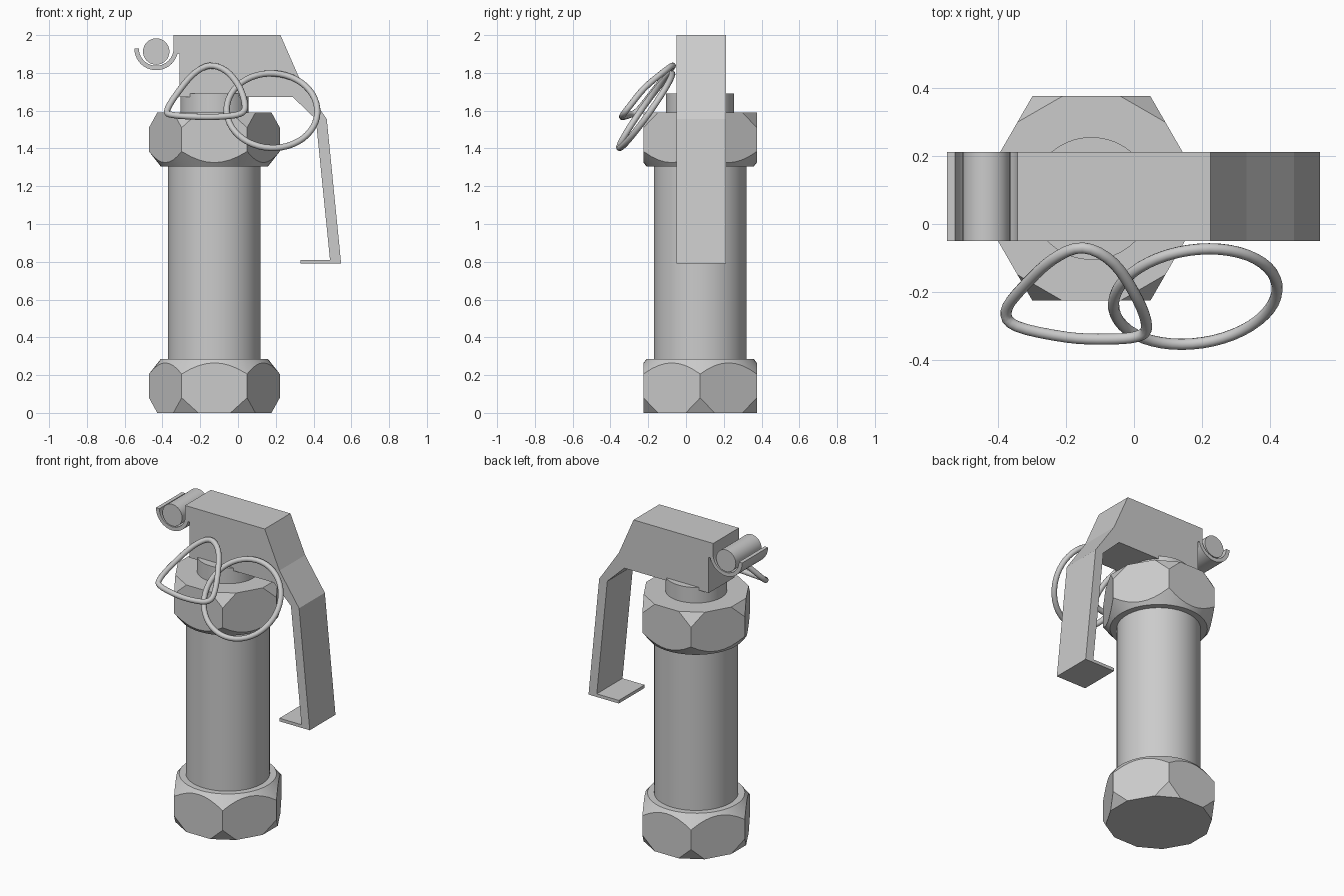
import bpy, bmesh
from math import sin, cos, pi, radians
from mathutils import Vector, Matrix

if "Cube" in bpy.data.objects:
    bpy.data.objects.remove(bpy.data.objects["Cube"])

CX, CY = -0.125, 0.075          # axis of the body
Y0, Y1 = -0.05, 0.212           # depth range of the lever


def finish(bm, name, smooth=None):
    bmesh.ops.recalc_face_normals(bm, faces=bm.faces)
    me = bpy.data.meshes.new(name)
    bm.to_mesh(me)
    bm.free()
    ob = bpy.data.objects.new(name, me)
    bpy.context.collection.objects.link(ob)
    if smooth:
        bpy.ops.object.select_all(action='DESELECT')
        ob.select_set(True)
        bpy.context.view_layer.objects.active = ob
        bpy.ops.object.shade_smooth_by_angle(angle=radians(smooth))
    return ob


def cylinder(name, r, z0, z1):
    bm = bmesh.new()
    m = Matrix.Translation((CX, CY, (z0 + z1) / 2))
    bmesh.ops.create_cone(bm, cap_ends=True, segments=64, radius1=r, radius2=r, depth=z1 - z0, matrix=m)
    return finish(bm, name, 30)


def cut(bm, co, no):
    bmesh.ops.bisect_plane(bm, geom=bm.verts[:] + bm.edges[:] + bm.faces[:], dist=1e-5,
                           plane_co=co, plane_no=no, clear_outer=True)
    bmesh.ops.holes_fill(bm, edges=[e for e in bm.edges if e.is_boundary], sides=0)


def nut(name, z0, flip=False):
    # hexagonal prism: flat corner cuts on one end, conical chamfer on the other
    h, R = 0.285, 0.3464
    bm = bmesh.new()
    bmesh.ops.create_cone(bm, cap_ends=True, segments=6, radius1=R, radius2=R, depth=h,
                          matrix=Matrix.Translation((0, 0, h / 2)) @ Matrix.Rotation(pi / 6, 4, 'Z'))
    if min(abs(v.co.y) for v in bm.verts) > 0.01:
        bmesh.ops.rotate(bm, verts=bm.verts, matrix=Matrix.Rotation(pi / 6, 3, 'Z'))
    for i in range(6):
        a = i * pi / 3
        d = Vector((cos(a), sin(a), 0))
        cut(bm, d * R + Vector((0, 0, 0.08)), d * 0.08 + Vector((0, 0, -0.044)))
    for i in range(48):
        a = (i + 0.5) * pi / 24
        d = Vector((cos(a), sin(a), 0))
        cut(bm, d * R + Vector((0, 0, 0.205)), d * 0.08 + Vector((0, 0, 0.063)))
    if flip:
        bmesh.ops.scale(bm, verts=bm.verts, vec=(1, 1, -1))
        bmesh.ops.translate(bm, verts=bm.verts, vec=(0, 0, h))
    bmesh.ops.translate(bm, verts=bm.verts, vec=(CX, CY, z0))
    return finish(bm, name, 15)


def extrude_xz(name, pts, y0=Y0, y1=Y1, smooth=None):
    bm = bmesh.new()
    f = bm.faces.new([bm.verts.new((x, y0, z)) for x, z in pts])
    r = bmesh.ops.extrude_face_region(bm, geom=[f])
    bmesh.ops.translate(bm, verts=[v for v in r['geom'] if isinstance(v, bmesh.types.BMVert)], vec=(0, y1 - y0, 0))
    return finish(bm, name, smooth)


def tube(name, pts, r=0.0165):
    # closed round wire through the points
    bm = bmesh.new()
    n, k, rings = len(pts), 12, []
    c = sum(pts, Vector()) / n
    axis = sum(((pts[i] - c).cross(pts[(i + 1) % n] - c) for i in range(n)), Vector()).normalized()
    for i, p in enumerate(pts):
        t = (pts[(i + 1) % n] - pts[i - 1]).normalized()
        u = axis.cross(t).normalized()
        w = t.cross(u)
        rings.append([bm.verts.new(p + r * (cos(2 * pi * j / k) * u + sin(2 * pi * j / k) * w)) for j in range(k)])
    for i in range(n):
        a, b = rings[i], rings[(i + 1) % n]
        for j in range(k):
            bm.faces.new((a[j], a[(j + 1) % k], b[(j + 1) % k], b[j]))
    return finish(bm, name, 50)


def smooth_loop(pts, steps=4):
    # Catmull-Rom interpolation of a closed path
    p, out = [Vector(q) for q in pts], []
    n = len(p)
    for i in range(n):
        a, b, c, d = p[i - 1], p[i], p[(i + 1) % n], p[(i + 2) % n]
        for s in range(steps):
            t = s / steps
            out.append(0.5 * (2 * b + (c - a) * t + (2 * a - 5 * b + 4 * c - d) * t * t
                              + (3 * b - a - 3 * c + d) * t ** 3))
    return out


# body
cylinder("body_tube", 0.245, 0.2, 1.4)
cylinder("neck", 0.18, 1.5, 1.69)
nut("bottom_nut", 0)
nut("top_nut", 1.305, True)

# head block with the safety lever and its foot
extrude_xz("head_and_lever", [
    (-0.342, 2), (0.225, 2), (0.33, 1.76), (0.47, 1.555), (0.546, 0.79), (0.33, 0.79),
    (0.33, 0.81), (0.487, 0.81), (0.412, 1.555), (0.29, 1.672), (-0.31, 1.672), (-0.31, 1.9), (-0.342, 1.91)])

# hinge hook and pin
HX, HZ = -0.433, 1.93
arc = [pi + pi * i / 20 for i in range(21)]
extrude_xz("hinge_hook",
           [(HX + 0.116 * cos(a), HZ + 0.116 * sin(a)) for a in arc] +
           [(HX + 0.092 * cos(a), HZ + 0.092 * sin(a)) for a in reversed(arc)], smooth=30)
extrude_xz("hinge_pin", [(HX + 0.07 * cos(i * pi / 16), 1.913 + 0.07 * sin(i * pi / 16)) for i in range(32)],
           smooth=30)

# round pull ring
C, U, V = Vector((0.18, -0.213, 1.6)), Vector((0.24, 0.018, -0.012)), Vector((0.01, 0.139, 0.197))
tube("pull_ring", [C + U * cos(i * pi / 24) + V * sin(i * pi / 24) for i in range(48)])

# triangular pull ring
tube("triangle_ring", smooth_loop([
    (-0.15, -0.07, 1.838), (-0.24, -0.105, 1.79), (-0.33, -0.19, 1.68), (-0.375, -0.255, 1.6),
    (-0.345, -0.3, 1.577), (-0.2, -0.332, 1.567), (-0.08, -0.338, 1.569), (0.01, -0.33, 1.583),
    (0.037, -0.3, 1.622), (0.01, -0.22, 1.72), (-0.06, -0.115, 1.808)]))
